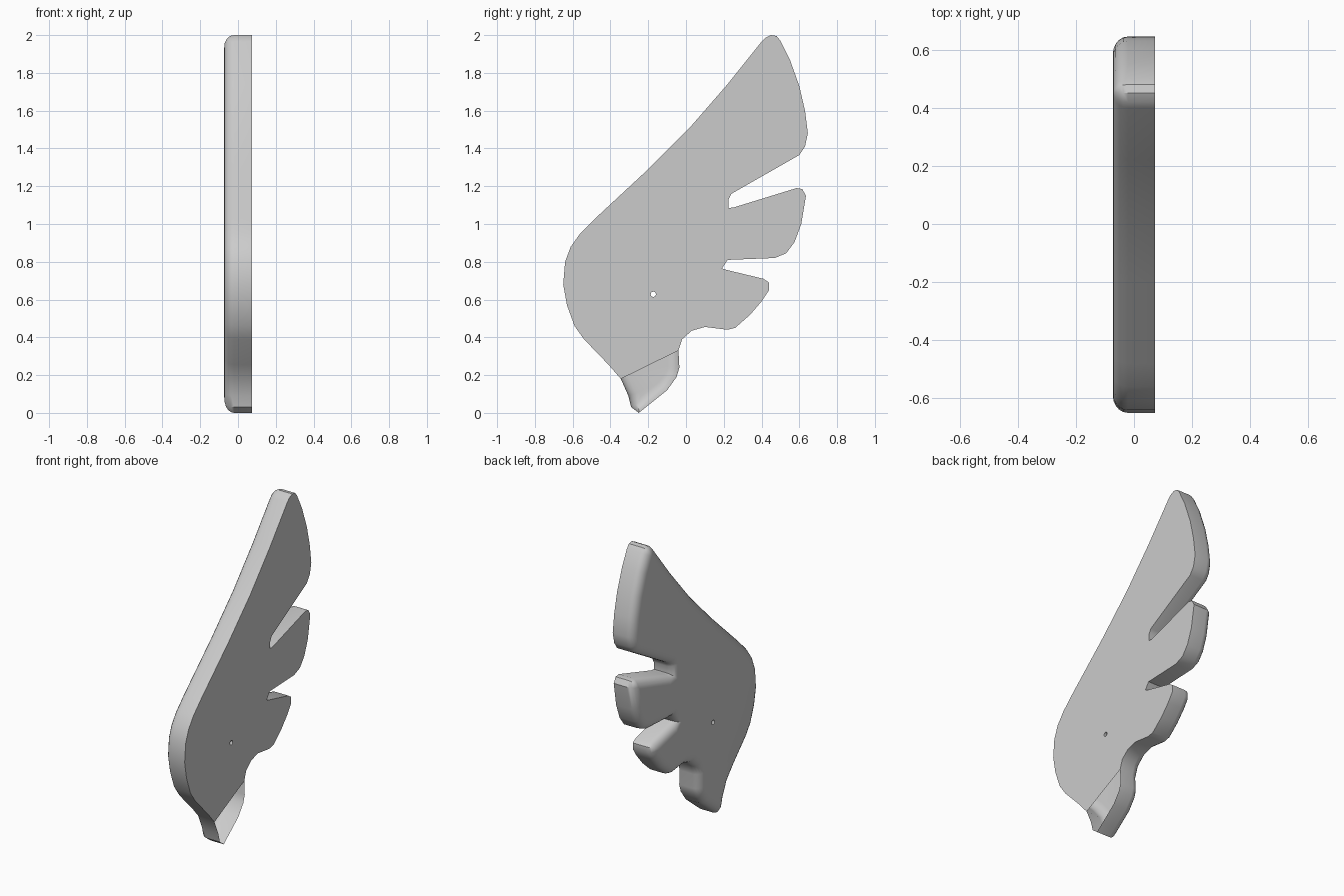
import bpy
import bmesh
import math
from mathutils import Vector
from mathutils.geometry import intersect_point_line

cube = bpy.data.objects.get("Cube")
if cube:
    bpy.data.objects.remove(cube, do_unlink=True)

HALF = 0.073          # half of the thickness
INSET, DEPTH = 0.06, 0.052   # rounded rim size
STEPS = 5

# Wing outline in hundredths (y, z), clockwise from the tip
OUTLINE = [
    (42, 198.5), (45, 200), (48, 199.5), (50, 197), (55, 187), (60, 173),
    (63, 160), (64.5, 148), (63, 141), (60, 136.5),
    (24, 116), (22.5, 113), (22.5, 108.5), (25, 108.7),
    (58.5, 119), (61.5, 118.5), (63.5, 115), (61, 100), (57.5, 90.5),
    (53, 84.5), (47, 82),
    (22, 81), (19, 76.5), (21, 75.8),
    (41, 71), (44, 69), (44, 65), (40, 59), (34, 52), (26, 45), (22, 44),
    (10, 45.5), (3, 43.5), (-2, 39), (-4, 33),
    (-3.5, 24), (-5, 19), (-10, 12), (-20, 4), (-25, 0), (-29, 3), (-30.5, 9),
    (-34.5, 18), (-41, 25.5), (-54, 39), (-59, 46), (-63, 57), (-65, 68),
    (-64, 80), (-61, 88), (-56, 95), (-48, 103), (-20, 129), (2, 151),
    (22, 174), (40, 196.5),
]
points = [Vector((y, z)) / 100 for y, z in OUTLINE]
count = len(points)


def nearest(p):
    """Closest point to p on the outline."""
    best = None
    for i, a in enumerate(points):
        b = points[(i + 1) % count]
        q, t = intersect_point_line(p, a, b)
        q = a if t < 0 else b if t > 1 else Vector((q[0], q[1]))
        if best is None or (q - p).length < (best - p).length:
            best = q
    return best


def inset_ring(distance):
    """Outline moved inwards, pushed clear of all its edges."""
    ring = []
    for i, p in enumerate(points):
        before = (p - points[i - 1]).normalized()
        after = (points[(i + 1) % count] - p).normalized()
        along = (before + after).normalized()
        q = p + Vector((along.y, -along.x)) * distance
        for _ in range(25):
            near = nearest(q)
            gap = q - near
            if gap.length > distance - 0.0002 or gap.length < 1e-6:
                break
            q = near + gap.normalized() * distance
        ring.append(q)
    return ring


def in_open_tip(v):
    """True below the slanting edge where the flat side is open."""
    line = 0.18 + (v.co.y + 0.345) * 0.492
    return v.co.y < 0 and v.co.z < line - 0.003


# Sharp flat side, straight rim, then a rounded rim
bm = bmesh.new()
rings = [(HALF, points)]
for s in range(STEPS + 1):
    angle = math.pi / 2 * s / STEPS
    x = -HALF + DEPTH * (1 - math.sin(angle))
    inset = INSET * (1 - math.cos(angle))
    rings.append((x, inset_ring(inset) if s else points))
loops = [[bm.verts.new((x, p.x, p.y)) for p in ring] for x, ring in rings]
for lower, upper in zip(loops, loops[1:]):
    for i in range(count):
        j = (i + 1) % count
        bm.faces.new((lower[i], lower[j], upper[j], upper[i]))
bmesh.ops.remove_doubles(bm, verts=bm.verts[:], dist=0.006)

# Boundaries of both sides
rim = [e for e in bm.edges if e.is_boundary]
back_edges = [e for e in rim if e.verts[0].co.x < 0]
front_edges = [e for e in rim if e.verts[0].co.x > 0
               and not any(in_open_tip(v) for v in e.verts)]
uses = {}
for e in front_edges:
    for v in e.verts:
        uses[v] = uses.get(v, 0) + 1
ends = [v for v, n in uses.items() if n == 1]
front_edges.append(bm.edges.new(ends))

# Small pin hole through the wing
holes = []
for x in (HALF, -HALF):
    ring = []
    for k in range(12):
        a = math.tau * k / 12
        ring.append(bm.verts.new((x, -0.173 + 0.014 * math.cos(a),
                                  0.628 + 0.014 * math.sin(a))))
    holes.append(ring)
for k in range(12):
    j = (k + 1) % 12
    bm.faces.new((holes[0][k], holes[0][j], holes[1][j], holes[1][k]))

# Flat sides
for edges, ring, side in ((front_edges, holes[0], 1), (back_edges, holes[1], -1)):
    hole_edges = [bm.edges.get((ring[k - 1], ring[k])) for k in range(12)]
    bmesh.ops.triangle_fill(bm, edges=edges + hole_edges, use_beauty=True,
                            normal=(side, 0, 0))
bmesh.ops.recalc_face_normals(bm, faces=bm.faces[:])

mesh = bpy.data.meshes.new("wing")
bm.to_mesh(mesh)
bm.free()
wing = bpy.data.objects.new("wing", mesh)
bpy.context.collection.objects.link(wing)

# Plain grey
grey = bpy.data.materials.new("plain grey")
grey.use_nodes = True
colour = (0.6, 0.6, 0.6, 1)
grey.diffuse_color = colour
grey.node_tree.nodes["Principled BSDF"].inputs["Base Color"].default_value = colour
mesh.materials.append(grey)

bpy.ops.object.select_all(action='DESELECT')
wing.select_set(True)
bpy.context.view_layer.objects.active = wing
bpy.ops.object.shade_smooth_by_angle(angle=math.radians(35))
